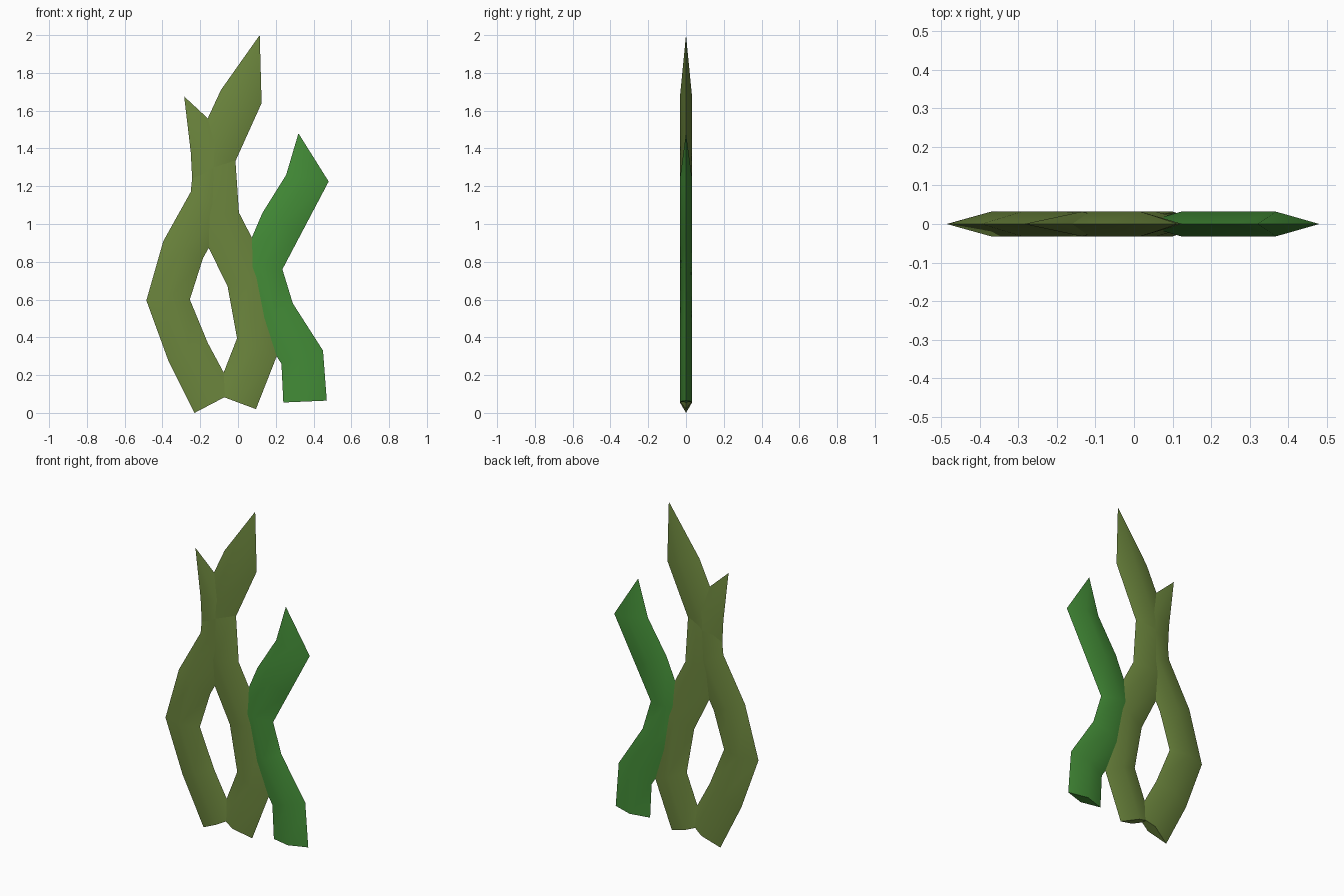
import bpy
import bmesh
import math

cube = bpy.data.objects.get("Cube")
if cube:
    bpy.data.objects.remove(cube, do_unlink=True)

HALF_DEPTH = 0.032


def make_material(name, colour):
    mat = bpy.data.materials.new(name)
    mat.use_nodes = True
    mat.diffuse_color = colour
    shader = next(n for n in mat.node_tree.nodes if n.type == "BSDF_PRINCIPLED")
    shader.inputs["Base Color"].default_value = colour
    return mat


def make_blade(name, sections, tip, material):
    """Loft a diamond section along pairs of left/right edge points to a tip."""
    bm = bmesh.new()
    rings = []
    for left_x, left_z, right_x, right_z in sections:
        mid_x, mid_z = (left_x + right_x) / 2, (left_z + right_z) / 2
        corners = [
            (left_x, 0, left_z),
            (mid_x, -HALF_DEPTH, mid_z),
            (right_x, 0, right_z),
            (mid_x, HALF_DEPTH, mid_z),
        ]
        rings.append([bm.verts.new(c) for c in corners])

    # Flat root, side faces, pointed end
    bm.faces.new(rings[0])
    for low, high in zip(rings, rings[1:]):
        for i in range(4):
            j = (i + 1) % 4
            bm.faces.new((low[i], low[j], high[j], high[i]))
    point = bm.verts.new((tip[0], 0, tip[1]))
    for i in range(4):
        bm.faces.new((rings[-1][i], rings[-1][(i + 1) % 4], point))
    bmesh.ops.recalc_face_normals(bm, faces=bm.faces[:])

    mesh = bpy.data.meshes.new(name)
    bm.to_mesh(mesh)
    bm.free()
    mesh.materials.append(material)
    blade = bpy.data.objects.new(name, mesh)
    bpy.context.collection.objects.link(blade)

    # Soft centre ridge, crisp outer edges
    bpy.ops.object.select_all(action="DESELECT")
    blade.select_set(True)
    bpy.context.view_layer.objects.active = blade
    bpy.ops.object.shade_smooth_by_angle(angle=math.radians(45))
    return blade


olive = make_material("olive_green", (0.15, 0.238, 0.047, 1))
green = make_material("leaf_green", (0.056, 0.262, 0.038, 1))

# Tall blade bowing to the left
make_blade("tall_blade", [
    (-0.23, 0.0, -0.02, 0.11),
    (-0.37, 0.28, -0.16, 0.37),
    (-0.485, 0.595, -0.255, 0.6),
    (-0.395, 0.91, -0.185, 0.82),
    (-0.25, 1.17, -0.05, 1.06),
    (-0.225, 1.42, -0.015, 1.33),
    (-0.09, 1.71, 0.125, 1.64),
], (0.115, 2.0), olive)

# Middle blade crossing the tall one
make_blade("middle_blade", [
    (-0.12, 0.1, 0.095, 0.02),
    (-0.005, 0.395, 0.205, 0.3),
    (-0.055, 0.67, 0.17, 0.74),
    (-0.232, 1.03, 0.005, 1.06),
    (-0.25, 1.38, -0.02, 1.43),
], (-0.285, 1.675), olive)

# Short blade on the right of the front
make_blade("short_blade", [
    (0.24, 0.055, 0.47, 0.065),
    (0.23, 0.26, 0.45, 0.33),
    (0.09, 0.48, 0.29, 0.58),
    (0.01, 0.78, 0.235, 0.76),
    (0.13, 1.06, 0.335, 0.95),
    (0.255, 1.26, 0.48, 1.225),
], (0.32, 1.48), green)
